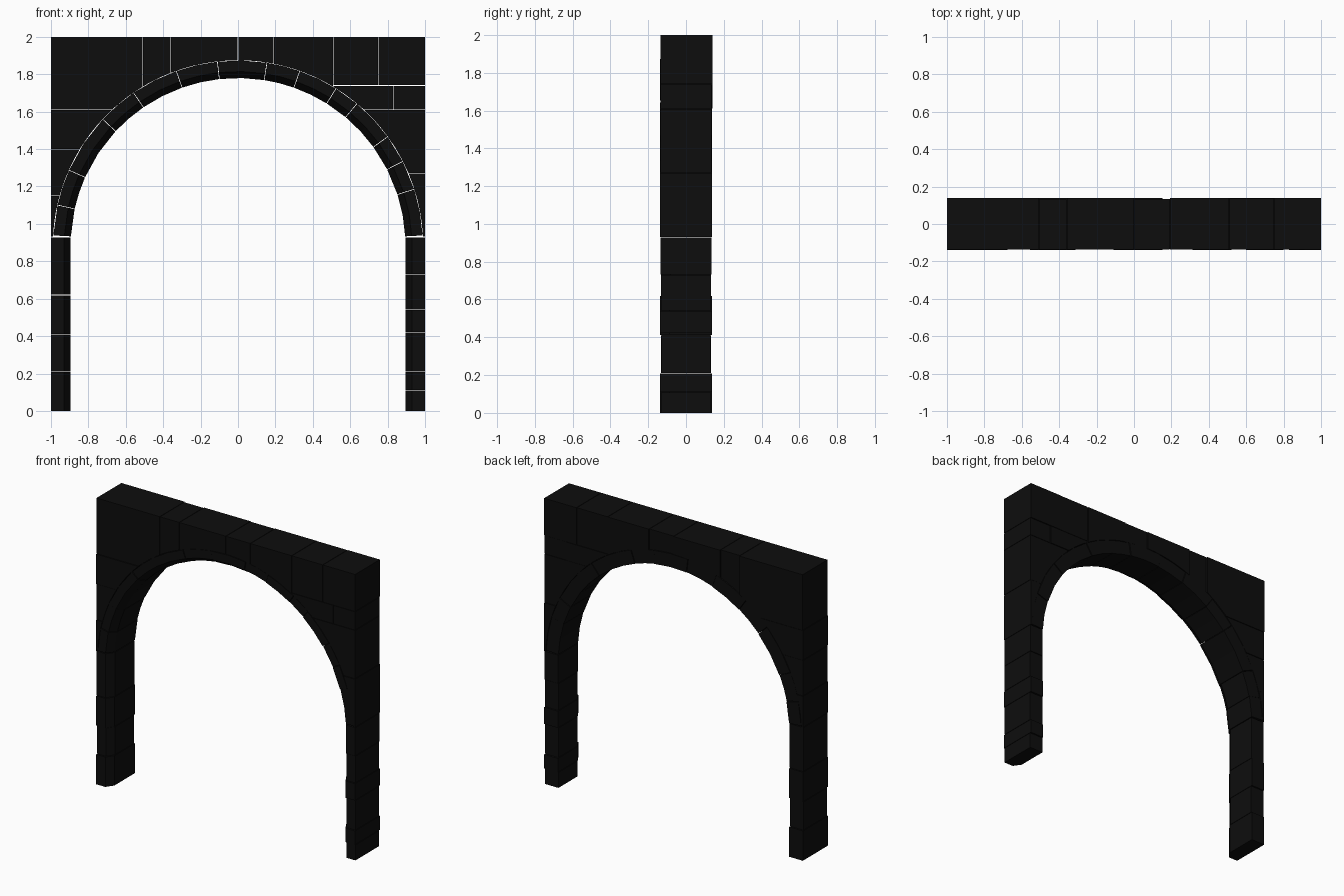
import bpy, bmesh
from math import sin, cos, radians, sqrt, ceil

if "Cube" in bpy.data.objects:
    bpy.data.objects.remove(bpy.data.objects["Cube"])

CZ, RI, RO = 0.885, 0.895, 0.99      # arch centre height, inner and outer ring radius
GAP = 0.0015                         # half of a joint between stones
CH_R, CH_Y = 0.035, 0.05             # chamfer on the front inner edge

stone = bpy.data.materials.new("dark_stone")
stone.diffuse_color = (0.004, 0.004, 0.004, 1)
stone.use_nodes = True
stone.node_tree.nodes["Principled BSDF"].inputs["Base Color"].default_value = stone.diffuse_color


def loft(name, sections):
    """Closed solid through matching x-z outlines, given as (y, points)."""
    bm = bmesh.new()
    rings = [[bm.verts.new((x, y, z)) for x, z in pts] for y, pts in sections]
    n = len(rings[0])
    bm.faces.new(rings[0])
    bm.faces.new(rings[-1][::-1])
    for a, b in zip(rings, rings[1:]):
        for i in range(n):
            j = (i + 1) % n
            bm.faces.new((a[i], b[i], b[j], a[j]))
    bmesh.ops.recalc_face_normals(bm, faces=bm.faces)
    me = bpy.data.meshes.new(name)
    bm.to_mesh(me)
    bm.free()
    me.materials.append(stone)
    ob = bpy.data.objects.new(name, me)
    bpy.context.collection.objects.link(ob)


def chamfered(name, outline, depth):
    """Loft with the inner edge cut back at the front."""
    loft(name, [(-depth, outline(CH_R)), (-depth + CH_Y, outline(0)), (depth, outline(0))])


# pillar stones
def pillar(name, side, levels, depths):
    for k, d in enumerate(depths):
        z0 = levels[k] + (GAP if k else 0)
        z1 = levels[k + 1] - GAP

        def outline(c):
            a = side * (RI + c)
            return [(a, z0), (side, z0), (side, z1), (a, z1)]
        chamfered(f"{name}_stone_{k}", outline, d)


pillar("right_pillar", 1, [0, .11, .21, .42, .54, .73, .93],
       [.131, .138, .13, .138, .131, .134])
pillar("left_pillar", -1, [0, .21, .41, .62, .93], [.138, .131, .138, .133])

# arch ring stones
joints = [3, 17.7, 27, 36, 50, 58, 70.5, 81, 96.4, 109.5, 124.4, 137, 156, 167.4, 177]
for k, (a0, a1) in enumerate(zip(joints, joints[1:])):
    n = max(1, ceil((a1 - a0) / 10))
    angles = [radians(a0 + .1 + (a1 - a0 - .2) * i / n) for i in range(n + 1)]

    def outline(c):
        arc = lambda r, seq: [(r * cos(t), CZ + r * sin(t)) for t in seq]
        return arc(RI + c, angles) + arc(RO - GAP, angles[::-1])
    chamfered(f"arch_stone_{k}", outline, .134 + .004 * (k % 2))

# side stones between the ring and the outer edge, below the 1.61 joint
for side, levels in ((1, [.93, 1.27, 1.61]), (-1, [.93, 1.15, 1.40, 1.61])):
    for k, (z0, z1) in enumerate(zip(levels, levels[1:])):
        n = 5
        zs = [z0 + GAP + (z1 - z0 - 2 * GAP) * i / n for i in range(n + 1)]
        inner = [(side * sqrt(RO ** 2 - (z - CZ) ** 2), z) for z in zs]
        pts = inner + [(side, zs[-1]), (side, zs[0])]
        d = .138 - .003 * (k % 2)
        loft(f"side_stone_{'right' if side > 0 else 'left'}_{k}", [(-d, pts), (d, pts)])

# top course stones: x range, lower joint, upper joint, back depth
course = [(-1, -.51, 1.61, 2, .140), (-.51, -.36, 1.61, 2, .132), (-.36, 0, 1.61, 2, .139),
          (0, .19, 1.61, 2, .134), (.19, .51, 1.61, 2, .139), (.51, .75, 1.74, 2, .137),
          (.75, 1, 1.74, 2, .139), (.51, .83, 1.61, 1.74, .138), (.83, 1, 1.61, 1.74, .135)]
for k, (x0, x1, z0, z1, back) in enumerate(course):
    x0 += GAP if x0 > -1 else 0
    x1 -= GAP if x1 < 1 else 0
    edge = sqrt(RO ** 2 - (1.61 - CZ) ** 2)
    xs = sorted([x0 + (x1 - x0) * i / 6 for i in range(7)] +
                [e for e in (-edge, edge) if x0 < e < x1])
    low = [(x, max(z0 + GAP, CZ + sqrt(max(0, RO ** 2 - x * x)))) for x in xs]
    top = z1 - (GAP if z1 < 2 else 0)
    low = [(x, min(z, top - .002)) for x, z in low]
    pts = low + [(x1, top), (x0, top)]
    loft(f"top_stone_{k}", [(-.135, pts), (back, pts)])
